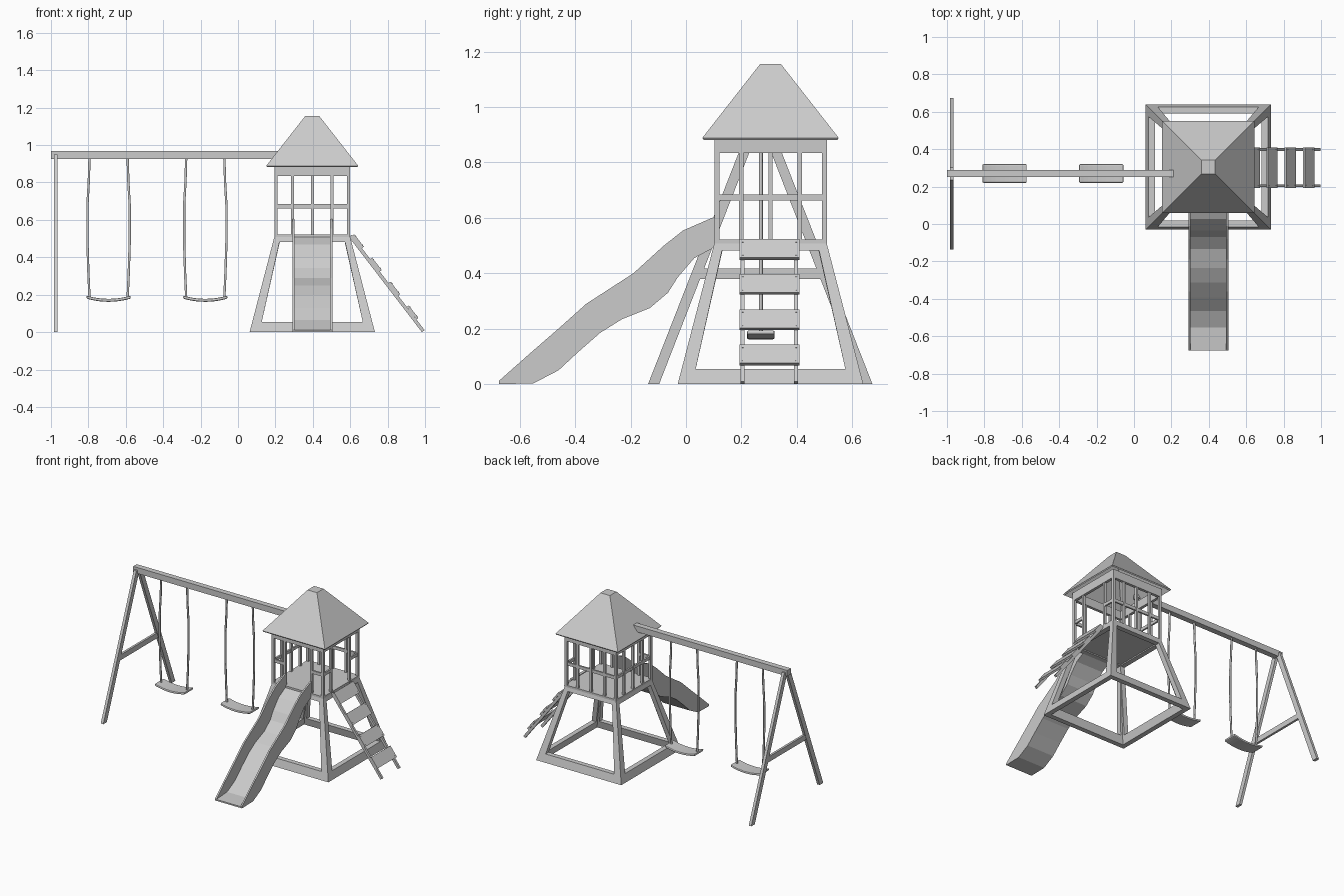
import bpy, bmesh, math
from mathutils import Matrix, Vector

if "Cube" in bpy.data.objects:
    bpy.data.objects.remove(bpy.data.objects["Cube"])

CX, CY = 0.397, 0.305      # tower centre
BEAM_Y = 0.27


def finish(name, bm):
    bmesh.ops.remove_doubles(bm, verts=bm.verts, dist=1e-5)
    bmesh.ops.recalc_face_normals(bm, faces=bm.faces)
    me = bpy.data.meshes.new(name)
    bm.to_mesh(me)
    bm.free()
    ob = bpy.data.objects.new(name, me)
    bpy.context.collection.objects.link(ob)
    return ob


def add_box(bm, lo, hi, rot=Matrix()):
    lo, hi = Vector(lo), Vector(hi)
    m = rot @ Matrix.Translation((lo + hi) / 2) @ Matrix.Diagonal((*(hi - lo), 1))
    bmesh.ops.create_cube(bm, size=1, matrix=m)


def add_prism(bm, pts, axis, lo, hi):
    """Extrude a 2D profile along x (points are y,z) or y (points are x,z)."""
    def co(p, t):
        return (t, p[0], p[1]) if axis == 'x' else (p[0], t, p[1])
    a = [bm.verts.new(co(p, lo)) for p in pts]
    b = [bm.verts.new(co(p, hi)) for p in pts]
    bm.faces.new(a)
    bm.faces.new(b[::-1])
    for i in range(len(pts)):
        j = (i + 1) % len(pts)
        bm.faces.new((a[i], b[i], b[j], a[j]))


def side(k):
    """Turn a front-side part to side k of the tower: front, right, back, left."""
    return Matrix.Translation((CX, CY, 0)) @ Matrix.Rotation(k * math.pi / 2, 4, 'Z')


# Tapered tower base: four mitred trapezoid frames
def half(z):
    return 0.335 - 0.26 * z


bm = bmesh.new()
outer = [(-1, 0), (1, 0), (1, 0.52), (-1, 0.52)]
inner = [(-0.27, 0.055), (0.27, 0.055), (0.175, 0.483), (-0.175, 0.483)]
for k in range(4):
    rings = []
    for off in (0, 0.035):
        rings.append([bm.verts.new(side(k) @ Vector((s * (half(z) - off), off - half(z), z))) for s, z in outer])
        rings.append([bm.verts.new(side(k) @ Vector((u, off - half(z), z))) for u, z in inner])
    fo, fi, bo, bi = rings
    for i in range(4):
        j = (i + 1) % 4
        bm.faces.new((fo[i], fo[j], fi[j], fi[i]))
        bm.faces.new((bo[j], bo[i], bi[i], bi[j]))
        bm.faces.new((fi[i], fi[j], bi[j], bi[i]))
        if i in (0, 2):
            bm.faces.new((fo[j], fo[i], bo[i], bo[j]))
finish("tower_base", bm)

# Floor
bm = bmesh.new()
add_box(bm, (CX - 0.203, CY - 0.203, 0.49), (CX + 0.203, CY + 0.203, 0.522))
finish("tower_floor", bm)

# Posts, rails and top band; front and right sides are open for slide and ladder
posts, rails, band = bmesh.new(), bmesh.new(), bmesh.new()
for k in range(4):
    r = side(k)
    add_box(posts, (-0.203, -0.203, 0.52), (-0.185, -0.185, 0.85), r)
    for u in ((-0.105, 0.105) if k < 2 else (-0.105, 0, 0.105)):
        add_box(posts, (u - 0.008, -0.201, 0.52), (u + 0.008, -0.185, 0.85), r)
    for a, b in ([(-0.19, -0.1), (0.1, 0.19)] if k < 2 else [(-0.19, 0.19)]):
        add_box(rails, (a, -0.199, 0.662), (b, -0.187, 0.684), r)
    add_box(band, (-0.203, -0.203, 0.835), (0.183, -0.183, 0.895), r)
finish("tower_posts", posts)
finish("guard_rails", rails)
finish("roof_band", band)

# Hollow pyramid roof with a flat cap
bm = bmesh.new()
bmesh.ops.create_cone(bm, cap_ends=True, segments=4, radius1=0.246 * math.sqrt(2),
                      radius2=0.037 * math.sqrt(2), depth=0.267,
                      matrix=Matrix.Translation((CX, CY, 1.0225)) @ Matrix.Rotation(math.pi / 4, 4, 'Z'))
bm.normal_update()
bmesh.ops.delete(bm, geom=[f for f in bm.faces if f.normal.z < -0.9], context='FACES')
roof = finish("roof", bm)
mod = roof.modifiers.new("thickness", 'SOLIDIFY')
mod.thickness = 0.01
mod.offset = -1

# Wavy slide: bed along the lower edge, walls between both edges
top = [(0.105, 0.605), (-0.01, 0.555), (-0.08, 0.50), (-0.19, 0.40), (-0.36, 0.29),
       (-0.455, 0.205), (-0.57, 0.105), (-0.675, 0.012)]
low = [(-0.675, 0), (-0.55, 0.003), (-0.46, 0.05), (-0.39, 0.115), (-0.31, 0.185),
       (-0.23, 0.235), (-0.13, 0.275), (-0.065, 0.33), (-0.03, 0.385), (0.03, 0.455), (0.105, 0.495)]
bm = bmesh.new()
add_prism(bm, low + [(y - 0.004, z + 0.014) if y > -0.6 else (y, z + 0.01) for y, z in low[::-1]], 'x', 0.295, 0.5)
finish("slide_bed", bm)
bm = bmesh.new()
for x in (0.291, 0.493):
    add_prism(bm, top + low, 'x', x, x + 0.011)
finish("slide_walls", bm)

# Ladder rails, boards and their screw heads
bm = bmesh.new()
for y in (0.197, 0.390):
    add_prism(bm, [(0.593, 0.508), (0.608, 0.52), (0.998, 0.010), (0.983, 0)], 'y', y, y + 0.015)
finish("ladder_rails", bm)
d, n = Vector((0.607, -0.794)), Vector((0.794, 0.607))
boards, screws = bmesh.new(), bmesh.new()
for z in (0.482, 0.357, 0.229, 0.101):
    c = Vector((0.608 + (0.52 - z) * 0.765, z))
    p, q = c - d * 0.042, c + d * 0.042
    add_prism(boards, [p, q, q + n * 0.013, p + n * 0.013], 'y', 0.193, 0.410)
    for s in (-0.03, 0.03):
        h = c + d * s + n * 0.013
        for y in (0.205, 0.398):
            bmesh.ops.create_cone(screws, cap_ends=True, segments=8, radius1=0.003, radius2=0.003, depth=0.004,
                                  matrix=Matrix.Translation((h.x, y, h.y)) @ Matrix.Rotation(math.atan2(n.x, n.y), 4, 'Y'))
finish("ladder_boards", boards)
finish("ladder_screws", screws)

# Swing beam
bm = bmesh.new()
add_box(bm, (-1, BEAM_Y - 0.02, 0.925), (0.215, BEAM_Y + 0.02, 0.967))
finish("swing_beam", bm)

# A-frame legs with cross bar
bm = bmesh.new()
for s in (-1, 1):
    leg = [(0.405, 0), (0.365, 0), (-0.005, 0.95), (0.033, 0.95)]
    add_prism(bm, [(BEAM_Y - 0.002 + s * y, z) for y, z in leg], 'x', -0.985, -0.965)
finish("frame_legs", bm)
bm = bmesh.new()
add_prism(bm, [(0.045, 0.38), (0.49, 0.38), (0.475, 0.418), (0.06, 0.418)], 'x', -0.983, -0.967)
finish("frame_cross_bar", bm)

# Two swings: sagging seat on two ropes
for cx in (-0.692, -0.175):
    arc = [(i / 5 - 1) for i in range(11)]
    upper = [(cx + 0.118 * u, 0.178 + 0.017 * u * u) for u in arc]
    bm = bmesh.new()
    add_prism(bm, upper + [(x, z - 0.016) for x, z in upper[::-1]], 'y', BEAM_Y - 0.05, BEAM_Y + 0.05)
    seat = finish("swing_seat", bm)
    mod = seat.modifiers.new("rounding", 'BEVEL')
    mod.width, mod.segments, mod.limit_method, mod.angle_limit = 0.006, 2, 'ANGLE', math.radians(50)
    for s in (-1, 1):
        path = [(0.102, 0.93), (0.106, 0.80), (0.113, 0.68), (0.113, 0.48), (0.108, 0.32), (0.102, 0.185)]
        cu = bpy.data.curves.new("swing_rope", 'CURVE')
        cu.dimensions = '3D'
        cu.bevel_depth, cu.bevel_resolution, cu.use_fill_caps = 0.007, 1, True
        sp = cu.splines.new('POLY')
        sp.points.add(len(path) - 1)
        for pt, (u, z) in zip(sp.points, path):
            pt.co = (cx + s * u, BEAM_Y, z, 1)
        bpy.context.collection.objects.link(bpy.data.objects.new("swing_rope", cu))
